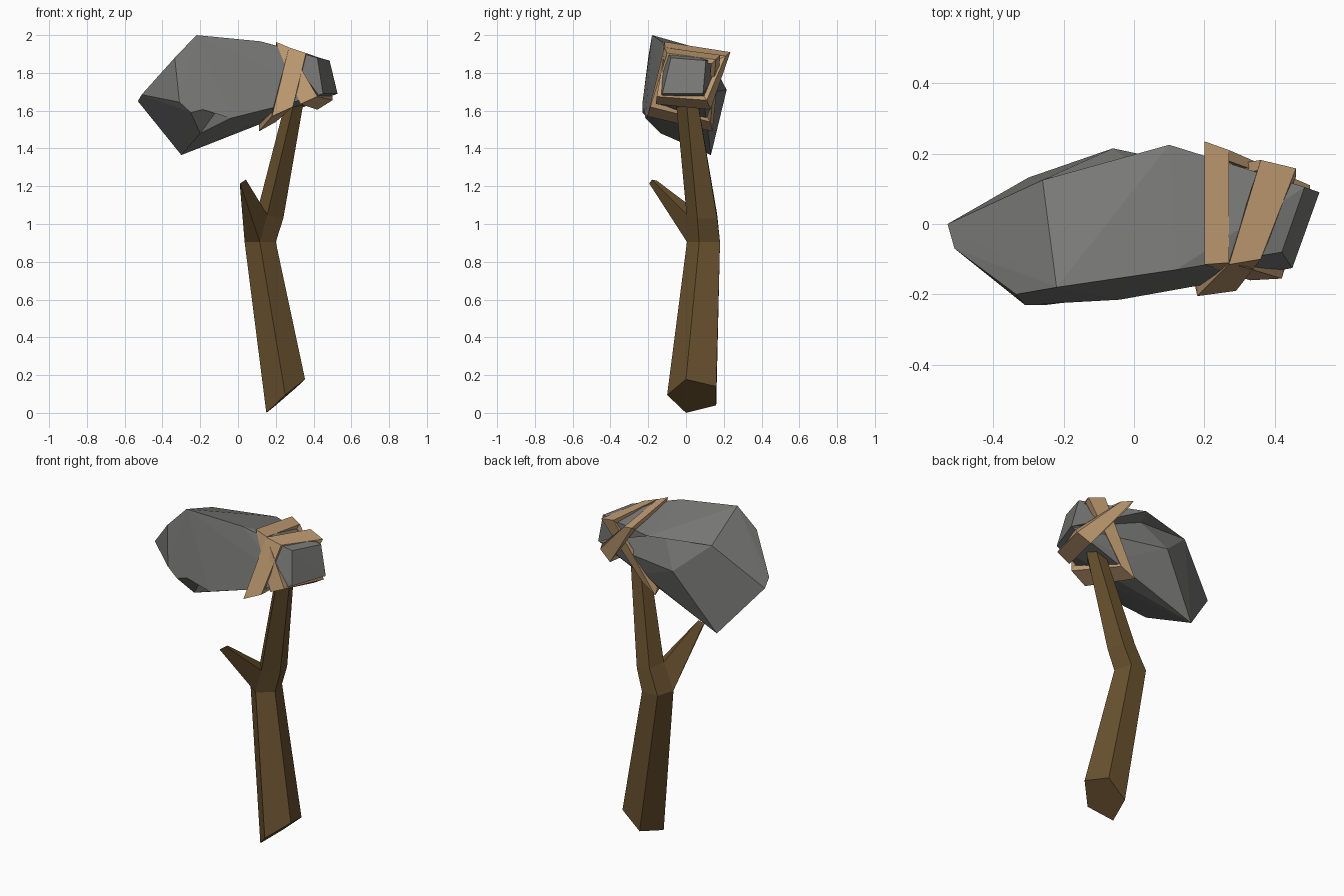
import bpy, bmesh
from mathutils import Vector as V

if "Cube" in bpy.data.objects:
    bpy.data.objects.remove(bpy.data.objects["Cube"])


def material(name, rgb):
    m = bpy.data.materials.new(name)
    m.diffuse_color = (*rgb, 1)
    m.use_nodes = True
    m.node_tree.nodes["Principled BSDF"].inputs["Base Color"].default_value = m.diffuse_color
    return m


STONE = material("grey stone", (0.19, 0.19, 0.185))
WOOD = material("dark wood", (0.14, 0.083, 0.028))
HIDE = material("tan hide", (0.54, 0.34, 0.175))


def finish(bm, name, mat):
    bmesh.ops.recalc_face_normals(bm, faces=bm.faces)
    me = bpy.data.meshes.new(name)
    bm.to_mesh(me)
    bm.free()
    me.materials.append(mat)
    bpy.context.collection.objects.link(bpy.data.objects.new(name, me))


def loft(name, rings, mat, closed=False):
    """Skin matching rings of points; cap the ends unless the rings form a loop."""
    bm = bmesh.new()
    rs = [[bm.verts.new(p) for p in r] for r in rings]
    n = len(rs[0])
    for a, b in zip(rs, rs[1:] + (rs[:1] if closed else [])):
        for i in range(n):
            j = (i + 1) % n
            bm.faces.new((a[i], a[j], b[j], b[i]))
    if not closed:
        bm.faces.new(rs[0])
        bm.faces.new(rs[-1])
    finish(bm, name, mat)


# five-sided bent handle with a slanted cut at the bottom
cut = [(0.15, 0, 0), (0.25, -0.10, 0.095), (0.355, 0, 0.178), (0.315, 0.16, 0.14), (0.20, 0.16, 0.04)]
bend = [(0.035, 0.07, 0.905), (0.115, 0.005, 0.905), (0.20, 0.07, 0.905), (0.17, 0.18, 0.905), (0.065, 0.18, 0.905)]
fork = [(0.10, 0.07, 1.06), (0.155, 0.003, 1.05), (0.24, 0.06, 1.03), (0.215, 0.165, 1.03), (0.13, 0.165, 1.05)]
top = [(0.27, -0.005, 1.72), (0.315, -0.06, 1.72), (0.36, -0.005, 1.72), (0.345, 0.05, 1.72), (0.285, 0.05, 1.72)]
loft("handle", [cut, bend, fork, top], WOOD)

# broken twig growing from the bend
tip = [(0.01, -0.165, 1.205), (0.012, -0.195, 1.215), (0.042, -0.18, 1.235), (0.04, -0.155, 1.23)]
loft("twig", [[bend[0], bend[1], fork[1], fork[0]], tip], WOOD)

# stone head: faceted hull with a chip knocked out of the front and the back
chip_front = [V((-0.25, -0.23, 1.59)), V((-0.04, -0.215, 1.56))]
chip_back = [V((-0.06, 0.215, 1.71)), V((0.10, 0.225, 1.885))]
points = chip_front + chip_back + [
    (-0.53, 0, 1.65), (-0.51, -0.07, 1.685), (-0.335, -0.2, 1.88), (-0.22, -0.18, 2.0),
    (-0.26, 0.125, 1.885), (-0.31, -0.23, 1.645), (-0.20, -0.135, 1.48), (-0.30, 0.132, 1.365),
    (0.12, -0.13, 1.967), (0.20, -0.172, 1.62), (0.20, 0.13, 1.595),
    (0.485, 0.105, 1.865), (0.527, 0.09, 1.69), (0.45, -0.125, 1.69), (0.42, -0.08, 1.88)]
bm = bmesh.new()
for p in points:
    bm.verts.new(p)
bmesh.ops.convex_hull(bm, input=bm.verts[:])
for v in [v for v in bm.verts if not v.link_faces]:
    bm.verts.remove(v)
for (a, b), target in ((chip_front, (-0.09, -0.21, 1.63)), (chip_back, (0.055, 0.125, 1.875))):
    for e in bm.edges[:]:
        p, q = (v.co for v in e.verts)
        if min((p - a).length + (q - b).length, (p - b).length + (q - a).length) < 0.01:
            _, v = bmesh.utils.edge_split(e, e.verts[0], 0.5)
            v.co = target
            # join the new point to the far corner of each neighbouring triangle
            for f in list(v.link_faces):
                far = [w for w in f.verts if w != v and not any(v in x.verts for x in w.link_edges)]
                if far:
                    bmesh.utils.face_split(f, v, far[0])
            break
finish(bm, "stone_head", STONE)


# two crossing hide straps, each a four-cornered loop given by its two outer edges
def strap(name, left, right):
    cl, cr = (sum((V(p) for p in s), V()) / 4 for s in (left, right))

    def inner(p, c):
        q = V(p)
        return V((q.x, c.y + (q.y - c.y) * 0.84, c.z + (q.z - c.z) * 0.84))

    loft(name, [[l, r, inner(r, cr), inner(l, cl)] for l, r in zip(left, right)], HIDE, closed=True)


strap("strap_a",
      [(0.20, -0.115, 1.965), (0.20, 0.235, 1.91), (0.42, 0.13, 1.605), (0.33, -0.16, 1.635)],
      [(0.27, -0.11, 1.935), (0.27, 0.21, 1.89), (0.50, 0.11, 1.655), (0.42, -0.155, 1.675)])
strap("strap_b",
      [(0.27, -0.115, 1.935), (0.36, 0.182, 1.895), (0.11, 0.14, 1.49), (0.18, -0.205, 1.57)],
      [(0.36, -0.10, 1.905), (0.46, 0.158, 1.87), (0.20, 0.13, 1.54), (0.29, -0.19, 1.62)])
